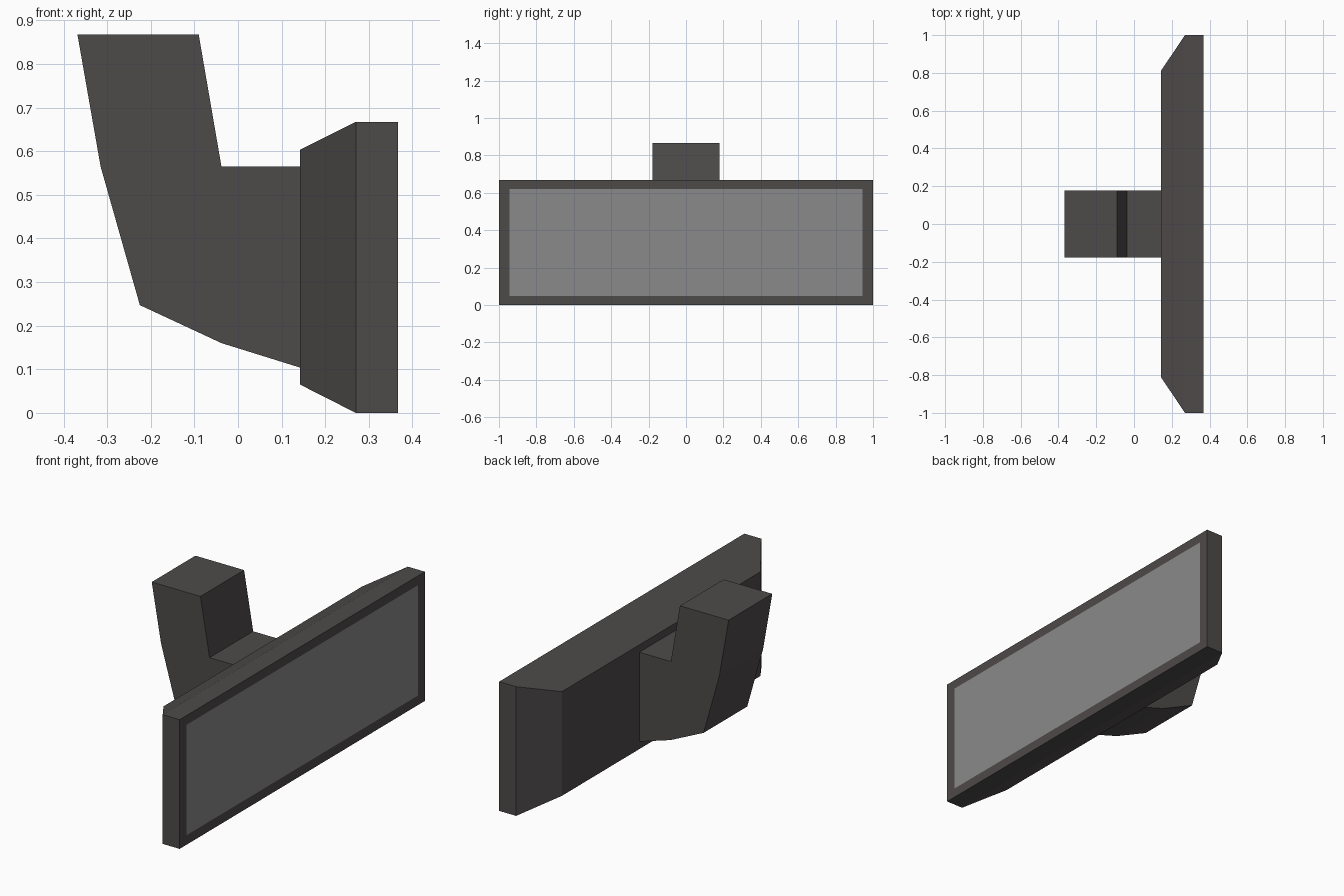
import bpy, bmesh

if "Cube" in bpy.data.objects:
    bpy.data.objects.remove(bpy.data.objects["Cube"])


def material(name, rgb):
    m = bpy.data.materials.new(name)
    m.diffuse_color = (*rgb, 1)
    m.use_nodes = True
    m.node_tree.nodes["Principled BSDF"].inputs["Base Color"].default_value = m.diffuse_color
    return m


def finish(name, bm, mat):
    me = bpy.data.meshes.new(name)
    bm.to_mesh(me)
    bm.free()
    ob = bpy.data.objects.new(name, me)
    me.materials.append(mat)
    bpy.context.collection.objects.link(ob)
    return ob


def rectangle(bm, x, half_y, z0, z1):
    return [bm.verts.new((x, y, z)) for y, z in
            ((-half_y, z0), (half_y, z0), (half_y, z1), (-half_y, z1))]


plastic = material("dark_plastic", (0.076, 0.068, 0.068))
silver = material("mirror_grey", (0.255, 0.255, 0.255))
glass_edge = (0.367, 0.944, 0.049, 0.619)

# Housing: bevelled back, straight rim and a front frame around the glass
bm = bmesh.new()
rings = [rectangle(bm, *r) for r in (
    (0.142, 0.81, 0.065, 0.603),
    (0.270, 1.0, 0.0, 0.667),
    (0.367, 1.0, 0.0, 0.667),
    glass_edge)]
bm.faces.new(rings[0][::-1])
for a, b in zip(rings, rings[1:]):
    for i in range(4):
        j = (i + 1) % 4
        bm.faces.new((a[i], a[j], b[j], b[i]))
finish("mirror_housing", bm, plastic)

# Glass: flat panel flush with the frame, facing +x
bm = bmesh.new()
bm.faces.new(rectangle(bm, *glass_edge))
finish("mirror_glass", bm, silver)

# Mounting arm: side profile extruded across the width
profile = [(-0.368, 0.867), (-0.09, 0.867), (-0.038, 0.565), (0.145, 0.565),
           (0.145, 0.103), (-0.038, 0.160), (-0.225, 0.247), (-0.315, 0.565)]
bm = bmesh.new()
side = bm.faces.new([bm.verts.new((x, -0.178, z)) for x, z in profile])
ext = bmesh.ops.extrude_face_region(bm, geom=[side], use_keep_orig=True)
bmesh.ops.translate(bm, vec=(0, 0.356, 0),
                    verts=[v for v in ext["geom"] if isinstance(v, bmesh.types.BMVert)])
bmesh.ops.recalc_face_normals(bm, faces=bm.faces)
finish("mounting_arm", bm, plastic)
